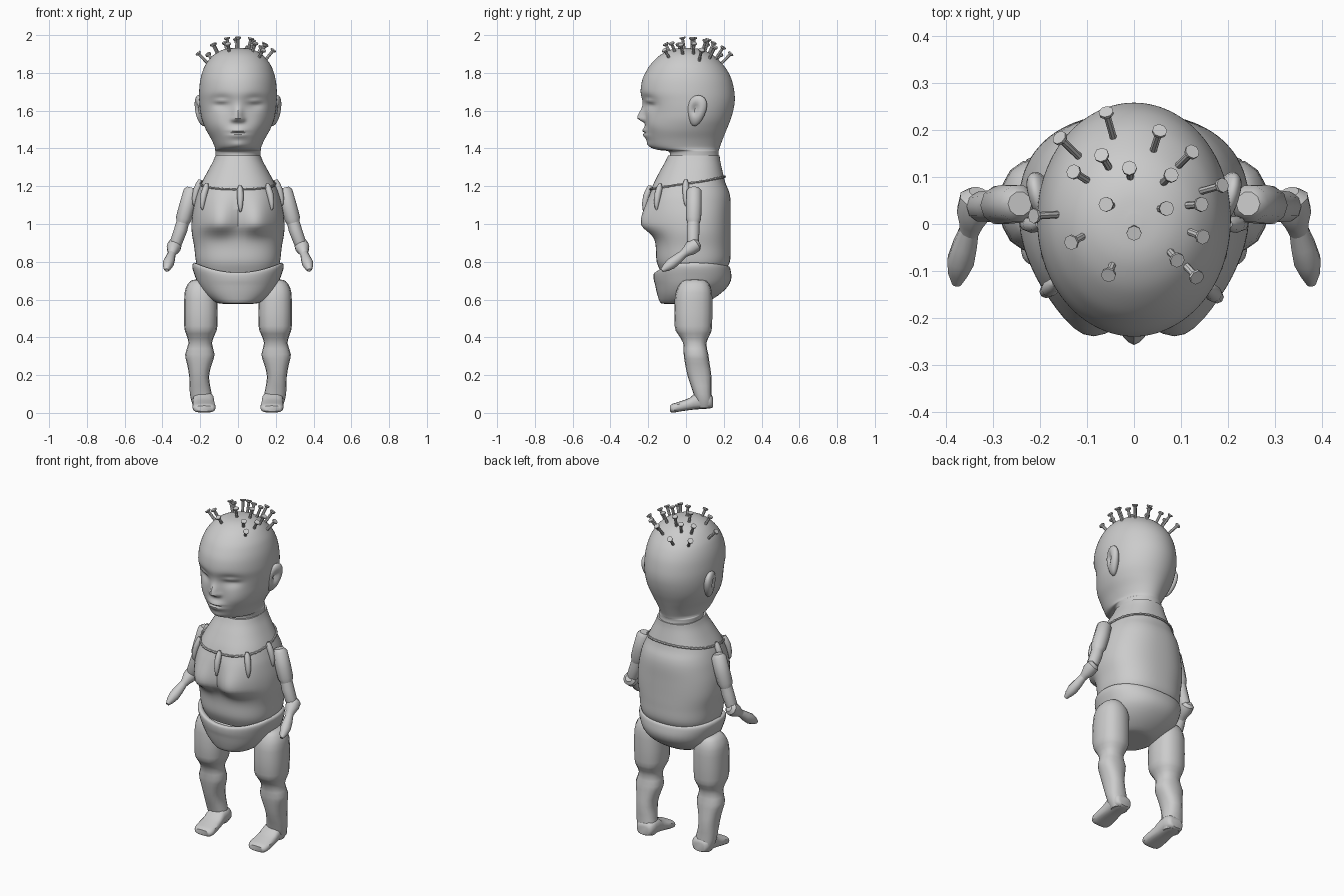
import bpy, bmesh, math
from mathutils import Vector

grey = bpy.data.materials.new("plain grey")
grey.diffuse_color = (0.6, 0.6, 0.6, 1)


def finish(name, rings, mirror=False, angle=40, closed=False):
    """Skin a list of vertex rings, cap the ends and shade."""
    bm = bmesh.new()
    vs = [[bm.verts.new(p) for p in r] for r in rings]
    n = len(vs[0])
    pairs = list(zip(vs, vs[1:])) + ([(vs[-1], vs[0])] if closed else [])
    for a, b in pairs:
        for i in range(n):
            j = (i + 1) % n
            bm.faces.new((a[i], a[j], b[j], b[i]))
    if not closed:
        bm.faces.new(vs[0])
        bm.faces.new(vs[-1])
    bmesh.ops.recalc_face_normals(bm, faces=bm.faces)
    me = bpy.data.meshes.new(name)
    bm.to_mesh(me)
    bm.free()
    me.materials.append(grey)
    ob = bpy.data.objects.new(name, me)
    bpy.context.collection.objects.link(ob)
    bpy.ops.object.select_all(action='DESELECT')
    ob.select_set(True)
    bpy.context.view_layer.objects.active = ob
    bpy.ops.object.shade_smooth_by_angle(angle=math.radians(angle))
    if mirror:
        ob.modifiers.new("mirror", 'MIRROR')
    return ob


def spline(rows, sub):
    """Catmull-Rom refinement of the section table."""
    out = []
    for i in range(len(rows) - 1):
        p = [rows[max(0, min(len(rows) - 1, i + k))] for k in (-1, 0, 1, 2)]
        for s in range(sub):
            t = s / sub
            out.append([b + .5 * t * (c - a + t * (2*a - 5*b + 4*c - d + t * (3*(b - c) + d - a)))
                        for a, b, c, d in zip(*p)])
    return out + [list(rows[-1])]


def section(row, t, power):
    """Point on a rounded cross-section: row = height, centre, half width, front, back."""
    h, c, w, f, b = row
    s, k = math.sin(t), math.cos(t)
    e = 2 / power
    return (c + w * math.copysign(abs(s) ** e, s),
            (f + b) / 2 - (b - f) / 2 * math.copysign(abs(k) ** e, k), h)


def loft(name, rows, seg=24, sub=4, power=2, along_y=False, shape=None, **kw):
    rings = []
    for row in spline(rows, sub):
        ring = [section(row, 2 * math.pi * i / seg, power) for i in range(seg)]
        if along_y:
            ring = [(x, h, v) for x, v, h in ring]
        rings.append([shape(*p) for p in ring] if shape else ring)
    return finish(name, rings, **kw)


def sweep(name, pts, seg=8, sub=1, closed=False, **kw):
    """Round tube through x, y, z, radius points."""
    pts = spline(pts, sub) if sub > 1 else pts
    n, rings = len(pts), []
    for i, p in enumerate(pts):
        a, b = (pts[i - 1], pts[(i + 1) % n]) if closed else (pts[max(0, i - 1)], pts[min(n - 1, i + 1)])
        d = (Vector(b[:3]) - Vector(a[:3])).normalized()
        ref = Vector((0, 0, 1)) if closed else Vector((0, 1, 0) if abs(d.y) < .9 else (1, 0, 0))
        u = d.cross(ref).normalized()
        v = d.cross(u)
        rings.append([Vector(p[:3]) + p[3] * (u * math.cos(q) + v * math.sin(q))
                      for q in (2 * math.pi * k / seg for k in range(seg))])
    return finish(name, rings, closed=closed, **kw)


def bump(x, z, cx, cz, sx, up, down):
    s = up if z > cz else down
    return math.exp(-((x - cx) / sx) ** 2 - ((z - cz) / s) ** 2)


# Head with sockets, eyes, nose and lips pushed out of the front surface
def face(x, y, z):
    if y < 0:
        ax = abs(x)
        out = (-.026 * bump(ax, z, .09, 1.64, .05, .035, .035)
               + .017 * bump(ax, z, .09, 1.65, .035, .014, .014)
               + .042 * bump(x, z, 0, 1.56, .024, .05, .018)
               + .012 * bump(ax, z, .025, 1.552, .013, .015, .012)
               + .024 * bump(x, z, 0, 1.482, .05, .028, .028)
               - .016 * bump(x, z, 0, 1.482, .045, .007, .007)
               + .010 * bump(x, z, 0, 1.42, .04, .02, .02)
               + .010 * bump(ax, z, .11, 1.53, .05, .05, .05))
        y -= out * min(1, -y / .1)
    return x, y, z


loft("head", [
    (1.35, 0, .118, -.085, .175), (1.375, 0, .119, -.085, .172), (1.387, 0, .120, -.10, .173),
    (1.393, 0, .121, -.15, .175), (1.41, 0, .124, -.187, .18), (1.45, 0, .142, -.205, .195),
    (1.50, 0, .170, -.213, .215), (1.55, 0, .190, -.215, .235), (1.60, 0, .200, -.22, .25),
    (1.65, 0, .205, -.23, .258), (1.70, 0, .206, -.24, .256), (1.76, 0, .200, -.232, .243),
    (1.81, 0, .187, -.21, .22), (1.85, 0, .168, -.183, .19), (1.89, 0, .135, -.142, .148),
    (1.915, 0, .098, -.10, .105), (1.928, 0, .06, -.06, .065), (1.933, 0, .015, -.013, .02)],
    seg=112, sub=6, shape=face)

# Ears: flared ovals with a hollow outer side
ear = []
for i in range(1, 16):
    a = math.pi * i / 16
    ring = []
    for k in range(20):
        b = 2 * math.pi * k / 20
        ny, nz = math.sin(a) * math.cos(b), math.sin(a) * math.sin(b)
        hollow = .022 * math.exp(-((ny + .15) ** 2 + (nz - .1) ** 2) / .12) if a < 1.5 else 0
        ring.append((.195 + .012 * ny + .014 * nz + .03 * math.cos(a) - hollow,
                     .055 + .052 * ny * (1 + .25 * nz) + .01 * nz, 1.6 + .082 * nz))
    ear.append(ring)
finish("ear", ear, mirror=True)


# Torso with a rounded chest
def chest(x, y, z):
    if y < 0:
        y -= .075 * bump(abs(x), z, .10, 1.0, .095, .12, .055) * min(1, -y / .1)
    return x, y, z


torso = [(.74, 0, .20, -.13, .20), (.80, 0, .222, -.155, .232), (.88, 0, .232, -.16, .236),
         (.96, 0, .245, -.168, .236), (1.04, 0, .243, -.178, .236), (1.12, 0, .228, -.188, .236),
         (1.17, 0, .213, -.183, .228), (1.22, 0, .192, -.168, .208), (1.28, 0, .16, -.138, .193),
         (1.33, 0, .133, -.11, .182), (1.362, 0, .12, -.095, .178)]
loft("torso", torso, seg=64, sub=5, power=2.35, shape=chest)


# Hips with a rim that rises at the sides
def rim(x, y, z):
    k = max(0, (z - .68) / .11)
    drop = .05 * max(0, 1 - (abs(x) / .23) ** 2) * (1 if y < 0 else .35)
    return x, y, z - drop * k


loft("hips", [(.578, 0, .07, -.11, .06), (.582, 0, .11, -.135, .10), (.62, 0, .165, -.15, .168),
              (.67, 0, .205, -.162, .222), (.72, 0, .226, -.17, .24), (.77, 0, .242, -.172, .236),
              (.793, 0, .236, -.166, .228), (.79, 0, .215, -.145, .21), (.75, 0, .19, -.12, .19)],
     seg=40, sub=3, power=2.2, shape=rim)

# Legs and feet
loft("leg", [(.705, .20, .03, .02, .07), (.698, .20, .052, -.02, .11), (.66, .197, .08, -.045, .132),
             (.60, .197, .088, -.06, .14), (.46, .197, .088, -.06, .138), (.42, .198, .078, -.045, .13),
             (.37, .20, .062, -.015, .108), (.31, .202, .078, -.012, .118), (.26, .204, .066, -.005, .125),
             (.19, .206, .052, .01, .135), (.10, .197, .058, .04, .135), (.05, .187, .055, .05, .14),
             (.025, .185, .045, .06, .13)], seg=16, sub=2, power=2.4, mirror=True)
loft("foot", [(.142, .184, .035, .03, .08), (.125, .184, .054, .023, .105), (.06, .183, .056, .019, .11),
              (.02, .182, .058, .015, .08), (-.04, .18, .062, .006, .058), (-.072, .179, .058, .001, .048),
              (-.085, .179, .045, .008, .038)], seg=16, sub=2, power=2.8, along_y=True, mirror=True)

# Arms: upper arm, forearm, wrist joint and hand
sweep("upper_arm", [(.243, .043, 1.192, .026), (.247, .043, 1.175, .041), (.27, .042, 1.09, .043),
                    (.287, .04, 1.03, .042), (.295, .04, 1.0, .032)], seg=10, mirror=True)
sweep("forearm", [(.29, .04, 1.02, .033), (.303, .038, .97, .035), (.325, .037, .91, .033),
                  (.333, .037, .88, .026)], seg=10, mirror=True)
sweep("wrist", [(.332, .068, .90, .02), (.335, .055, .892, .037), (.341, .025, .872, .038),
                (.347, 0, .853, .026), (.352, -.022, .836, .02)], seg=10, mirror=True)
sweep("hand", [(.35, -.01, .845, .021), (.36, -.045, .815, .027), (.369, -.078, .79, .03),
               (.375, -.105, .77, .022), (.378, -.128, .755, .01)], seg=10, mirror=True)

# Necklace string following the torso
fine = spline(torso, 12)


def string_point(t, extra=.004):
    z = 1.217 - .033 * math.cos(t)
    row = min(fine, key=lambda r: abs(r[0] - z))
    x, y, _ = section(row, t, 2.35)
    x, y, _ = chest(x, y, z)
    n = Vector((x, y - .02, 0)).normalized() * extra
    return x + n.x, y + n.y, z


sweep("necklace_string", [(*string_point(2 * math.pi * i / 90), .007 if i % 2 else .005)
                          for i in range(90)], seg=6, closed=True)

# Hanging teeth
for t in (-1.5, -.85, 0.03, .78, 1.5):
    p = Vector(string_point(t, .008))
    o = Vector((p.x, p.y, 0)).normalized()
    pts = []
    for d, off, r in ((-.02, .0, .008), (0, .004, .016), (.035, .018, .018), (.08, .028, .014),
                      (.11, .03, .008), (.12, .028, .003)):
        q = p + o * off
        pts.append((q.x, q.y, p.z - d, r))
    sweep("necklace_tooth", pts, seg=8, angle=60)

# Nails standing out of the scalp
nails = [(-.06, .24), (.055, .20), (-.16, .185), (.125, .155), (-.07, .148), (-.01, .12), (.08, .105),
         (-.13, .112), (.19, .083), (-.06, .042), (.07, .033), (.145, .042), (-.215, .017),
         (.148, -.028), (-.135, -.04), (0, -.02), (.093, -.078), (-.055, -.11), (.135, -.115)]
centre = Vector((0, .03, 1.685))
for x, y in nails:
    d = Vector((x, y - .03, 0))
    d.z = math.sqrt(.31 ** 2 - d.length_squared)
    d.normalize()
    sweep("nail", [(*(centre + d * r), w) for r, w in
                   ((.21, .008), (.296, .008), (.302, .016), (.309, .016))], seg=8)
